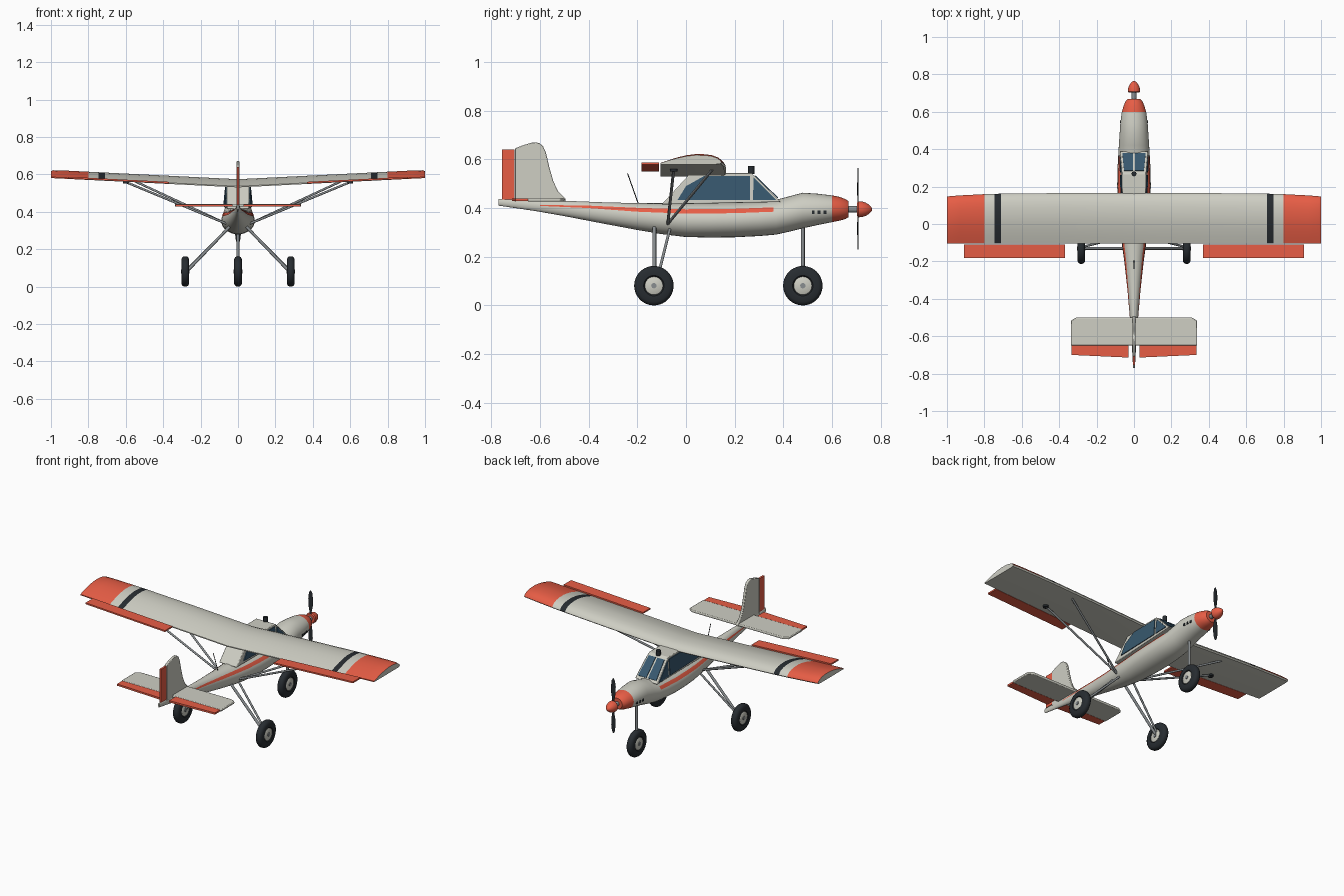
import bpy, bmesh, math
from mathutils import Vector

if "Cube" in bpy.data.objects:
    bpy.data.objects.remove(bpy.data.objects["Cube"])


def material(name, col):
    m = bpy.data.materials.new(name)
    m.diffuse_color = (*col, 1)
    m.use_nodes = True
    m.node_tree.nodes["Principled BSDF"].inputs["Base Color"].default_value = m.diffuse_color
    return m


WHITE = material("cream", (.62, .62, .55))
RED = material("red", (.80, .11, .06))
DARK = material("dark", (.02, .025, .03))
GLASS = material("glass", (.04, .10, .16))
METAL = material("metal", (.25, .27, .28))


def mesh(name, verts, faces, mats, pick=None, smooth=35):
    bm = bmesh.new()
    vs = [bm.verts.new(v) for v in verts]
    for f in faces:
        bm.faces.new([vs[i] for i in f])
    bmesh.ops.recalc_face_normals(bm, faces=bm.faces)
    me = bpy.data.meshes.new(name)
    bm.to_mesh(me)
    bm.free()
    ob = bpy.data.objects.new(name, me)
    bpy.context.collection.objects.link(ob)
    for m in mats if isinstance(mats, list) else [mats]:
        me.materials.append(m)
    if pick:
        for p in me.polygons:
            p.material_index = pick(p.center, p.normal)
    if smooth:
        bpy.ops.object.select_all(action='DESELECT')
        ob.select_set(True)
        bpy.context.view_layer.objects.active = ob
        bpy.ops.object.shade_smooth_by_angle(angle=math.radians(smooth))
    return ob


def loft(name, rings, mats, pick=None):
    n = len(rings[0])
    faces = [(r*n+i, r*n+(i+1) % n, (r+1)*n+(i+1) % n, (r+1)*n+i)
             for r in range(len(rings)-1) for i in range(n)]
    faces += [tuple(range(n)), tuple(range((len(rings)-1)*n, len(rings)*n))]
    return mesh(name, [v for r in rings for v in r], faces, mats, pick)


def lathe(name, centre, axis, profile, mats, n=32, pick=None):
    """Revolve (distance, radius) pairs around an axis."""
    q = Vector(axis).to_track_quat('Z', 'Y')
    c = Vector(centre)
    rings = [[c + q @ Vector((r*math.cos(a), r*math.sin(a), d))
              for a in (math.tau*i/n for i in range(n))] for d, r in profile]
    return loft(name, rings, mats, pick)


def rod(name, p, q, r, mat=METAL, n=12):
    d = Vector(q) - Vector(p)
    return lathe(name, p, d, [(0, r), (d.length, r)], mat, n)


def plate(name, pts, off, mat, bevel=0):
    """Outline of 3D points extruded by an offset vector."""
    o = Vector(off)
    ob = loft(name, [[Vector(p)-o/2 for p in pts], [Vector(p)+o/2 for p in pts]], mat)
    if bevel:
        b = ob.modifiers.new("round", 'BEVEL')
        b.width, b.segments = bevel, 2
    return ob


# fuselage: y, half width, bottom, top
ST = [(-.77, .005, .41, .438), (-.62, .013, .388, .433), (-.5, .02, .367, .43), (-.35, .035, .338, .424),
      (-.2, .052, .31, .42), (-.1, .066, .293, .42), (0, .077, .281, .42), (.1, .086, .279, .421),
      (.2, .09, .28, .423), (.3, .088, .285, .428), (.37, .084, .291, .434), (.42, .081, .302, .447),
      (.48, .077, .317, .463), (.54, .073, .33, .459), (.6, .065, .342, .452),
      (.63, .056, .348, .446), (.655, .046, .355, .437), (.668, .034, .363, .428)]


def section(y):
    for a, b in zip(ST, ST[1:]):
        if a[0] <= y <= b[0]:
            t = (y-a[0])/(b[0]-a[0])
            return [a[i]+(b[i]-a[i])*t for i in (1, 2, 3)]


def skin(y, z, off=.0025):
    w, b, t = section(y)
    k = (z-(b+t)/2)/((t-b)/2)
    return w*math.sqrt(max(0, 1-k*k)) + off


loft("fuselage", [[(w*math.cos(a), y, (b+t)/2+(t-b)/2*math.sin(a))
                   for a in (math.tau*i/32 for i in range(32))] for y, w, b, t in ST],
     [WHITE, RED], lambda c, n: int(c.y > .6))

# cabin
cab = [(-.1, .415, .06), (.39, .425, .076), (.268, .545, .064), (.02, .545, .06)]
plate_rings = [[(s*w, y, z) for y, z, w in cab] for s in (-1, 1)]
cabin = loft("cabin", plate_rings, WHITE)
bev = cabin.modifiers.new("round", 'BEVEL')
bev.width, bev.segments = .004, 2


def cabin_x(y, z):
    low = .06 + .016*(y+.1)/.49
    high = .06 + .004*(y-.02)/.248
    return low + (high-low)*(z-.42)/.125


# windscreen panes lie on the front slope
for s in (-1, 1):
    pane = [(s*x, .39-.122*t+.002, .425+.12*t+.002)
            for x, t in ((.006, .12), (.062, .12), (.053, .88), (.006, .88))]
    plate("windscreen", pane, (0, .003, .003), GLASS)
    for nm, pts in (("side_window", [(-.035, .433), (.262, .433), (.262, .532), (.075, .532), (.0, .49)]),
                    ("front_window", [(.275, .433), (.37, .433), (.278, .525)])):
        plate(nm, [(s*(cabin_x(y, z)+.002), y, z) for y, z in pts], (.005, 0, 0), GLASS)
    # body stripe
    key = [(-.6, .411, .002), (-.4, .405, .005), (-.2, .393, .008), (0, .386, .009),
           (.2, .388, .009), (.36, .394, .009)]
    rows = []
    for a, b in zip(key, key[1:]):
        for k in range(4 if b is not key[-1] else 5):
            y, z, h = [a[i]+(b[i]-a[i])*k/4 for i in range(3)]
            rows.append([(s*skin(y, z+e*h), y, z+e*h) for e in (-1, 0, 1)])
    mesh("side_stripe", [v for r in rows for v in r],
         [(i*3+j, i*3+j+1, i*3+j+4, i*3+j+3) for i in range(len(rows)-1) for j in (0, 1)], RED)
    # cowl vents
    for y in (.523, .547, .571):
        plate("cowl_vent", [(s*skin(y, .382, 0), y+a, .382+b) for a, b in
                            ((-.006, -.007), (.006, -.007), (.006, .007), (-.006, .007))], (.006, 0, 0), DARK)

# roof camera and aerial
rod("roof_camera", (0, .268, .54), (0, .268, .572), .013, DARK, 20)
rod("aerial", (0, -.195, .415), (0, -.24, .542), .002, DARK, 8)

# propeller
rod("prop_shaft", (0, .66, .395), (0, .71, .395), .014)
lathe("spinner", (0, .703, .395), (0, 1, 0),
      [(0, .028), (.006, .033), (.02, .032), (.036, .027), (.05, .018), (.059, .009), (.062, .002)], RED)
blade = [(.006, .0), (.008, .04), (.016, .08), (.016, .12), (.011, .155), (.003, .168)]
for s in (-1, 1):
    rings = []
    for w, d in blade:
        tw = math.radians(40-200*d) if d < .12 else math.radians(16)
        rings.append([(s*w*math.cos(a)*math.cos(tw)-.002*math.sin(a)*math.sin(tw)*s,
                       .706+w*.25*math.cos(a)*math.sin(tw)+.002*math.sin(a), .397+s*d)
                      for a in (math.tau*i/12 for i in range(12))])
    loft("prop_blade", rings, DARK)

# wing: flat-bottomed airfoil with dihedral, coloured bands on top
AIR = [(-.105, 0), (-.105, .006), (-.07, .018), (-.03, .030), (.01, .039), (.05, .044), (.09, .043),
       (.12, .039), (.145, .03), (.16, .018), (.165, .009), (.158, .002), (.14, 0)]
SPAN = [(0, 1, 1), (.4, 1, 1), (.71, .99, 1), (.745, .985, 1), (.8, .98, 1), (.93, .955, 1), (.985, .94, .97), (1, .93, .85)]
span = [(-x, c, h) for x, c, h in SPAN[:0:-1]] + SPAN


def wing_colour(c, n):
    x = abs(c.x)
    if abs(n.x) > .9 or n.z < -.3:
        return 0
    return 1 if x > .8 else 2 if .71 < x < .745 else 0


loft("wing", [[(x, -.105+(y+.105)*c, .53+.05*abs(x)+z*h) for y, z in AIR] for x, c, h in span],
     [WHITE, RED, DARK], wing_colour)

for s in (-1, 1):
    # flaps
    plate("flap", [(s*x, y, .537+.05*x) for x, y in ((.37, -.11), (.91, -.11), (.91, -.182), (.37, -.182))],
          (0, 0, .009), RED)
    # wing struts
    foot = (s*.06, -.075, .335)
    rod("wing_strut_front", foot, (s*.545, .11, .56), .006)
    rod("wing_strut_rear", foot, (s*.61, -.05, .563), .006)
    lathe("strut_fitting", (s*.6, -.05, .55), (0, 0, 1), [(0, .016), (.014, .016)], DARK, 16)
    # main gear legs
    rod("gear_leg", (s*.04, -.13, .325), (s*.27, -.13, .085), .008)
    rod("gear_brace", (s*.045, -.065, .32), (s*.265, -.12, .1), .006)
    # elevator
    plate("elevator", [(s*x, y, .434) for x, y in ((.03, -.65), (.333, -.65), (.333, -.70), (.03, -.714))],
          (0, 0, .011), RED)


# wheels
def wheel(name, x, y):
    prof = [(-.012, .036), (-.02, .042), (-.021, .066), (-.015, .076), (-.007, .081), (.007, .081),
            (.015, .076), (.021, .066), (.02, .042), (.012, .036)]
    lathe(name+"_tyre", (x, y, .081), (1, 0, 0), prof, DARK, 40)
    lathe(name+"_hub", (x, y, .081), (1, 0, 0), [(-.019, .034), (-.017, .037), (.017, .037), (.019, .034)], WHITE)
    lathe(name+"_axle", (x, y, .081), (1, 0, 0), [(-.023, .011), (.023, .011)], METAL, 16)


for s in (-1, 1):
    wheel("main_wheel", s*.282, -.132)
wheel("nose_wheel", 0, .48)
rod("nose_leg", (0, .48, .1), (0, .48, .34), .008)

# tail
plate("tailplane", [(x, y, .434) for x, y in ((-.31, -.5), (.31, -.5), (.338, -.517), (.338, -.65),
                                              (-.338, -.65), (-.338, -.517))], (0, 0, .014), WHITE, .004)
fin = [(-.703, .425), (-.703, .645), (-.67, .658), (-.63, .67), (-.605, .668), (-.588, .655), (-.576, .63),
       (-.562, .57), (-.545, .51), (-.525, .468), (-.495, .438), (-.495, .42)]
plate("fin", [(0, y, z) for y, z in fin], (.016, 0, 0), WHITE, .003)
plate("rudder", [(0, y, z) for y, z in ((-.755, .436), (-.755, .64), (-.705, .64), (-.705, .436))],
      (.012, 0, 0), RED)
